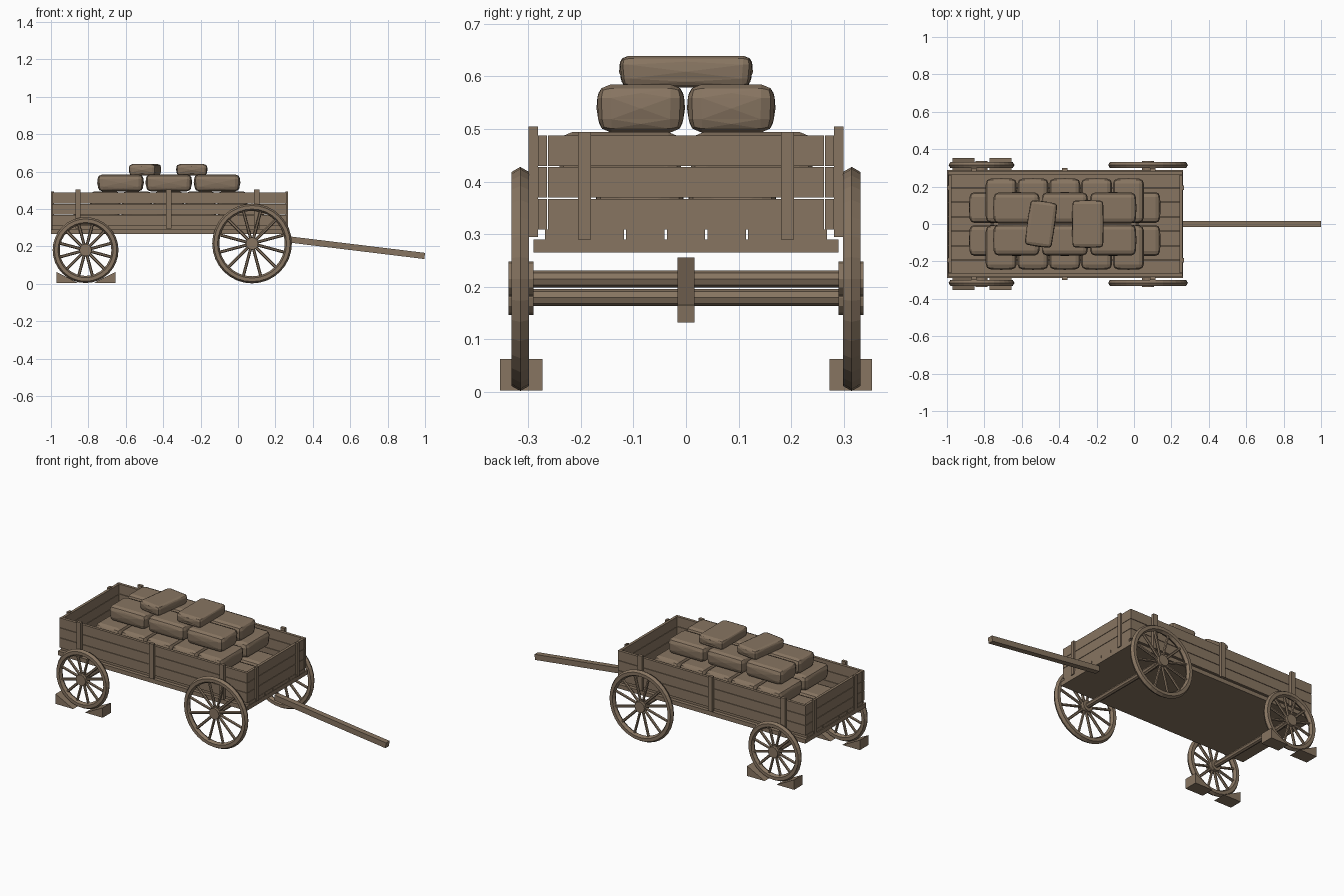
import bpy, bmesh, math
from mathutils import Matrix, Vector

if "Cube" in bpy.data.objects:
    bpy.data.objects.remove(bpy.data.objects["Cube"])

# One weathered wood colour for the whole wagon
wood = bpy.data.materials.new("weathered_brown")
COLOR = (0.245, 0.178, 0.12, 1)
wood.diffuse_color = COLOR
wood.use_nodes = True
wood.node_tree.nodes["Principled BSDF"].inputs["Base Color"].default_value = COLOR


def finish(name, bm):
    bmesh.ops.recalc_face_normals(bm, faces=bm.faces)
    mesh = bpy.data.meshes.new(name)
    bm.to_mesh(mesh)
    bm.free()
    mesh.materials.append(wood)
    ob = bpy.data.objects.new(name, mesh)
    bpy.context.collection.objects.link(ob)
    return ob


def box(name, x, y, z):
    """Box from three (low, high) ranges."""
    bm = bmesh.new()
    size = [b - a for a, b in (x, y, z)]
    mid = [(a + b) / 2 for a, b in (x, y, z)]
    bmesh.ops.create_cube(bm, size=1, matrix=Matrix.Translation(mid) @ Matrix.Diagonal((*size, 1)))
    return finish(name, bm)


def rod(bm, start, end, radius, sides):
    start, end = Vector(start), Vector(end)
    axis = end - start
    turn = axis.to_track_quat('Z', 'Y').to_matrix().to_4x4()
    bmesh.ops.create_cone(bm, cap_ends=True, segments=sides, radius1=radius, radius2=radius,
                          depth=axis.length, matrix=Matrix.Translation((start + end) / 2) @ turn)


def wheel(name, x, y, z, radius):
    bm = bmesh.new()
    # Six-sided rim section, ridge pointing outward
    steps, thick = 32, 0.019
    rings = []
    for i in range(steps):
        a = math.tau * i / steps
        ring = []
        for j in range(6):
            b = math.tau * j / 6
            r = radius - thick + thick * math.cos(b)
            ring.append(bm.verts.new((x + r * math.cos(a), y + thick * math.sin(b), z + r * math.sin(a))))
        rings.append(ring)
    for i in range(steps):
        p, q = rings[i], rings[(i + 1) % steps]
        for j in range(6):
            k = (j + 1) % 6
            bm.faces.new((p[j], p[k], q[k], q[j]))
    # Spokes and hub
    for i in range(12):
        a = math.tau * (i + 0.5) / 12
        d = Vector((math.cos(a), 0, math.sin(a)))
        c = Vector((x, y, z))
        rod(bm, c + d * 0.02, c + d * (radius - 0.025), 0.008, 6)
    s = 1 if y > 0 else -1
    rod(bm, (x, s * 0.29, z), (x, s * 0.337, z), 0.033, 12)
    finish(name, bm)


def bag(name, center, size, turn=0):
    """Plump sack: bevelled box with bulging sides and a narrower underside."""
    bm = bmesh.new()
    bmesh.ops.create_cube(bm, size=1, matrix=Matrix.Diagonal((*size, 1)))
    bmesh.ops.bevel(bm, geom=bm.edges[:], offset=size[2] * 0.28, segments=2, profile=0.5, affect='EDGES')
    ends = [f for f in bm.faces if f.calc_area() > 0.001 and abs(f.normal.z) < 0.5]
    for f in ends:
        f.normal_update()
    poked = bmesh.ops.poke(bm, faces=ends)
    for v in poked["verts"]:
        v.co.x *= 1.02
        v.co.y *= 1.02
    for v in bm.verts:
        if v.co.z < 0:
            v.co.x *= 0.98
            v.co.y *= 0.98
    bm.transform(Matrix.Translation(center) @ Matrix.Rotation(math.radians(turn), 4, 'Z'))
    finish(name, bm)


# Bed slab and floor planks
BACK, FRONT = -0.985, 0.25
box("bed_slab", (-1.0, 0.262), (-0.29, 0.29), (0.265, 0.29))
pitch = 0.54 / 7
for i in range(7):
    y = -0.27 + i * pitch
    box("floor_plank", (-0.995, 0.26), (y + 0.002, y + pitch - 0.002), (0.29, 0.309))

# Wall boards in three courses
for i in range(3):
    low = 0.309 + i * 0.0605
    span = (low, low + 0.058)
    for s in (-1, 1):
        box("side_board", (-0.995, 0.258), sorted((s * 0.264, s * 0.281)), span)
    for x in (BACK, FRONT):
        box("end_board", (x - 0.008, x + 0.008), (-0.262, 0.262), span)

# Stakes holding the boards
for s in (-1, 1):
    for x in (-0.855, -0.37, 0.1):
        box("side_stake", (x - 0.014, x + 0.014), sorted((s * 0.281, s * 0.299)), (0.295, 0.505))
    y = s * 0.193
    box("back_stake", (-1.0, -0.985), (y - 0.012, y + 0.012), (0.29, 0.494))
    box("front_stake", (0.255, 0.267), (y - 0.012, y + 0.012), (0.29, 0.494))

# Axles, wheels
for label, x, z, r in (("front", 0.075, 0.215, 0.213), ("rear", -0.815, 0.18, 0.176)):
    bm = bmesh.new()
    rod(bm, (x, -0.32, z), (x, 0.32, z), 0.016, 8)
    finish(label + "_axle", bm)
    for side, s in (("left", 1), ("right", -1)):
        wheel(f"{label}_{side}_wheel", x, s * 0.315, z, r)

# Wedge chocks on both sides of each rear wheel
for s in (-1, 1):
    for d in (-1, 1):
        tall, toe = -0.813 + d * 0.157, -0.813 + d * 0.04
        bm = bmesh.new()
        faces = [[bm.verts.new((x, y, z)) for x, z in ((tall, 0.003), (toe, 0.003), (tall, 0.063))]
                 for y in (s * 0.273, s * 0.354)]
        a, b = faces
        bm.faces.new(a)
        bm.faces.new(b)
        for i in range(3):
            j = (i + 1) % 3
            bm.faces.new((a[i], a[j], b[j], b[i]))
        finish("wheel_chock", bm)

# Sloping draw pole
pole = box("draw_pole", (-0.375, 0.375), (-0.0165, 0.0165), (-0.0165, 0.0165))
pole.location = (0.626, 0, 0.194)
pole.rotation_euler.y = math.atan2(0.09, 0.74)

# Stacked sacks: lengthwise, crosswise, lengthwise, then two loose on top
LONG, WIDE, HIGH = 0.245, 0.165, 0.092
for s in (-1, 1):
    for i in range(4):
        bag("bottom_sack", (-0.757 + i * 0.258, s * 0.088, 0.355), (LONG, WIDE, HIGH))
    for i in range(5):
        bag("middle_sack", (-0.71 + i * 0.17, s * 0.125, 0.448), (WIDE, LONG - 0.01, HIGH))
    for i in range(3):
        bag("upper_sack", (-0.628 + i * 0.258, s * 0.086, 0.539), (LONG, WIDE, HIGH))
bag("top_sack", (-0.497, 0, 0.609), (0.145, 0.24, 0.06), -8)
bag("top_sack", (-0.247, 0, 0.609), (0.165, 0.25, 0.06))
